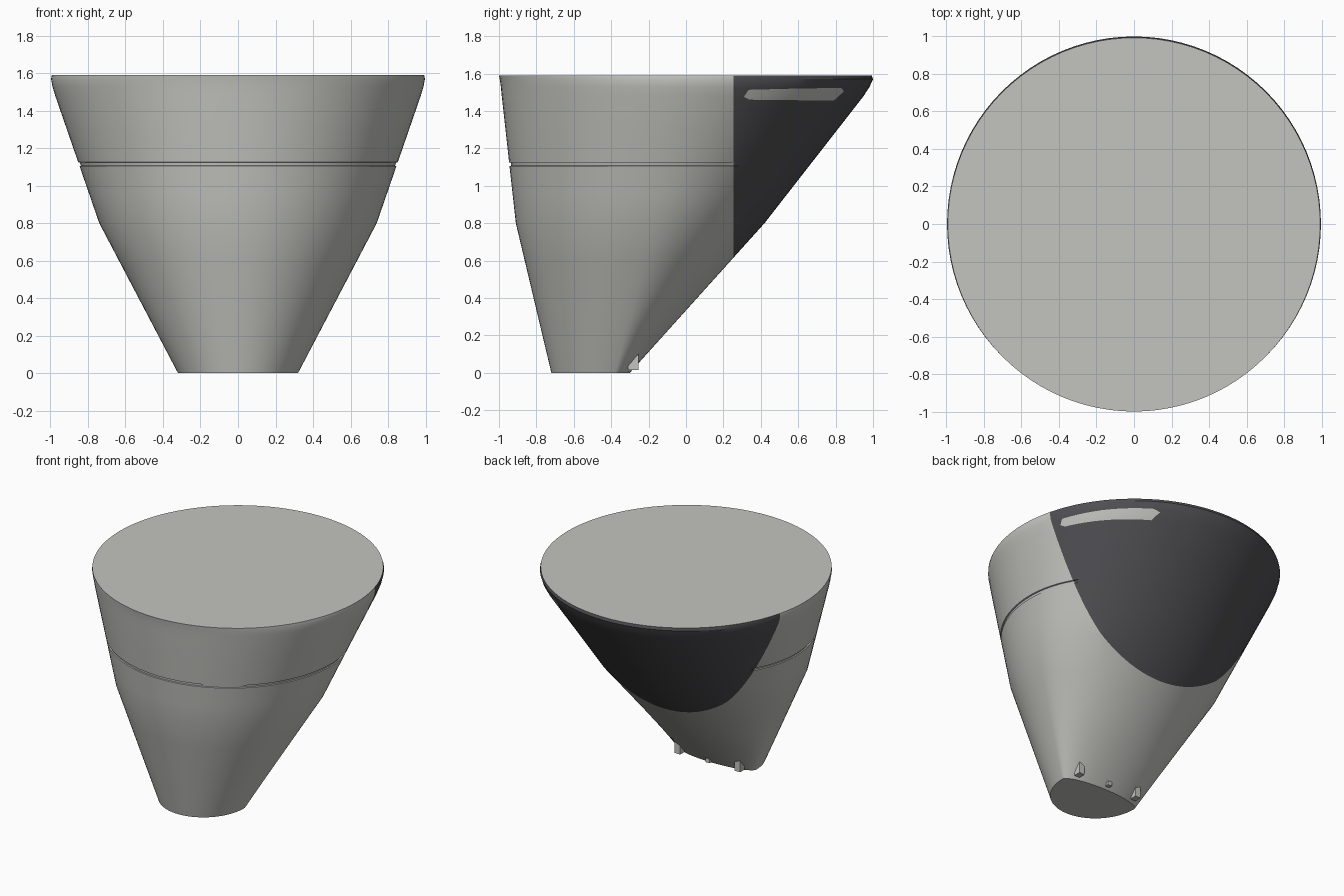
import bpy, bmesh, math
from mathutils import Vector

cube = bpy.data.objects.get("Cube")
if cube:
    bpy.data.objects.remove(cube, do_unlink=True)

SEGMENTS = 96
SHIELD_Y = 0.255          # everything behind this plane is dark


def material(name, rgb):
    m = bpy.data.materials.new(name)
    m.use_nodes = True
    color = (*rgb, 1)
    m.diffuse_color = color
    bsdf = next(n for n in m.node_tree.nodes if n.type == 'BSDF_PRINCIPLED')
    bsdf.inputs["Base Color"].default_value = color
    return m


light = material("light grey", (0.55, 0.55, 0.52))
dark = material("charcoal", (0.08, 0.078, 0.086))


def finish(name, bm, mats, smooth=False):
    bmesh.ops.recalc_face_normals(bm, faces=bm.faces)
    mesh = bpy.data.meshes.new(name)
    bm.to_mesh(mesh)
    bm.free()
    for m in mats:
        mesh.materials.append(m)
    obj = bpy.data.objects.new(name, mesh)
    bpy.context.collection.objects.link(obj)
    if smooth:
        bpy.ops.object.select_all(action='DESELECT')
        obj.select_set(True)
        bpy.context.view_layer.objects.active = obj
        bpy.ops.object.shade_smooth_by_angle(angle=math.radians(30))
    return obj


# Cross-sections: height, half width, y of widest point, front y, back y
SECTIONS = [
    (0.0, 0.32, -0.38, -0.72, -0.30),
    (0.8, 0.74, -0.17, -0.91, 0.42),
    (1.48, 0.975, -0.01, -0.985, 0.95),
    (1.53, 0.99, 0.0, -0.99, 0.982),
    (1.57, 0.997, 0.0, -0.996, 1.0),
    (1.59, 0.993, 0.0, -1.0, 0.993),
]


def section(z):
    for a, b in zip(SECTIONS, SECTIONS[1:]):
        if z <= b[0]:
            t = (z - a[0]) / (b[0] - a[0])
            return [p + (q - p) * t for p, q in zip(a, b)]
    return SECTIONS[-1]


def ring(bm, z, inset=0.0):
    z, half, mid, front, back = section(z)
    verts = []
    for i in range(SEGMENTS):
        a = math.tau * i / SEGMENTS
        s = math.sin(a)
        x = half * math.cos(a)
        y = mid + s * (back - mid if s > 0 else mid - front)
        if y < SHIELD_Y:
            x, y = x * (1 - inset), mid + (y - mid) * (1 - inset)
        verts.append(bm.verts.new((x, y, z)))
    return verts


# Body: lofted sections with a thin groove around the front
bm = bmesh.new()
levels = [(z, 0) for z in (0, 0.2, 0.4, 0.6, 0.8, 0.95, 1.105)]
levels += [(1.107, 0.01), (1.123, 0.01), (1.125, 0)]
levels += [(z, 0) for z in (1.3, 1.48, 1.53, 1.57, 1.59)]
rings = [ring(bm, z, inset) for z, inset in levels]
for low, high in zip(rings, rings[1:]):
    for i in range(SEGMENTS):
        j = (i + 1) % SEGMENTS
        bm.faces.new((low[i], low[j], high[j], high[i]))
bm.faces.new(rings[0][::-1])
top = bm.faces.new(rings[-1])


def cut(faces, co, no):
    geom = {e for f in faces for e in (f, *f.edges, *f.verts)}
    bmesh.ops.bisect_plane(bm, geom=list(geom), plane_co=co, plane_no=no, dist=1e-5)


# Dark rear shield
cut([f for f in bm.faces if f is not top and len(f.verts) == 4],
    (0, SHIELD_Y, 0), (0, 1, 0))
for f in bm.faces:
    if abs(f.normal.z) < 0.99 and f.calc_center_median().y > SHIELD_Y:
        f.material_index = 1

# Light marking on the left flank of the shield, outlined in y and z
outline = [(0.31, 1.475), (0.34, 1.46), (0.79, 1.455), (0.845, 1.505),
           (0.83, 1.523), (0.6, 1.52), (0.335, 1.513)]
sides = []
for (y0, z0), (y1, z1) in zip(outline, outline[1:] + outline[:1]):
    sides.append((Vector((0, y0, z0)), Vector((0, z1 - z0, y0 - y1)).normalized()))


def in_flank(f):
    c = f.calc_center_median()
    return f.material_index == 1 and c.x > 0.3 and 1.3 < c.z < 1.56


for co, no in sides:
    cut([f for f in bm.faces if in_flank(f)], co, no)
for f in bm.faces:
    c = f.calc_center_median()
    if in_flank(f) and all((c - co).dot(no) < 1e-4 for co, no in sides):
        f.material_index = 0
finish("body", bm, [light, dark], smooth=True)


# Small pegs behind the foot, each a side profile given thickness
def peg(name, x, width, profile):
    bm = bmesh.new()
    a, b = [[bm.verts.new((x + s * width / 2, y, z)) for y, z in profile]
            for s in (-1, 1)]
    bm.faces.new(a)
    bm.faces.new(b[::-1])
    for i in range(len(a)):
        j = (i + 1) % len(a)
        bm.faces.new((a[i], b[i], b[j], a[j]))
    finish(name, bm, [light])


tall = [(-0.31, 0.015), (-0.255, 0.015), (-0.255, 0.11), (-0.31, 0.06)]
small = [(-0.31, 0.015), (-0.255, 0.015), (-0.255, 0.045), (-0.31, 0.045)]
peg("left_peg", 0.25, 0.045, tall)
peg("right_peg", -0.25, 0.045, tall)
peg("middle_peg", 0.0, 0.035, small)
